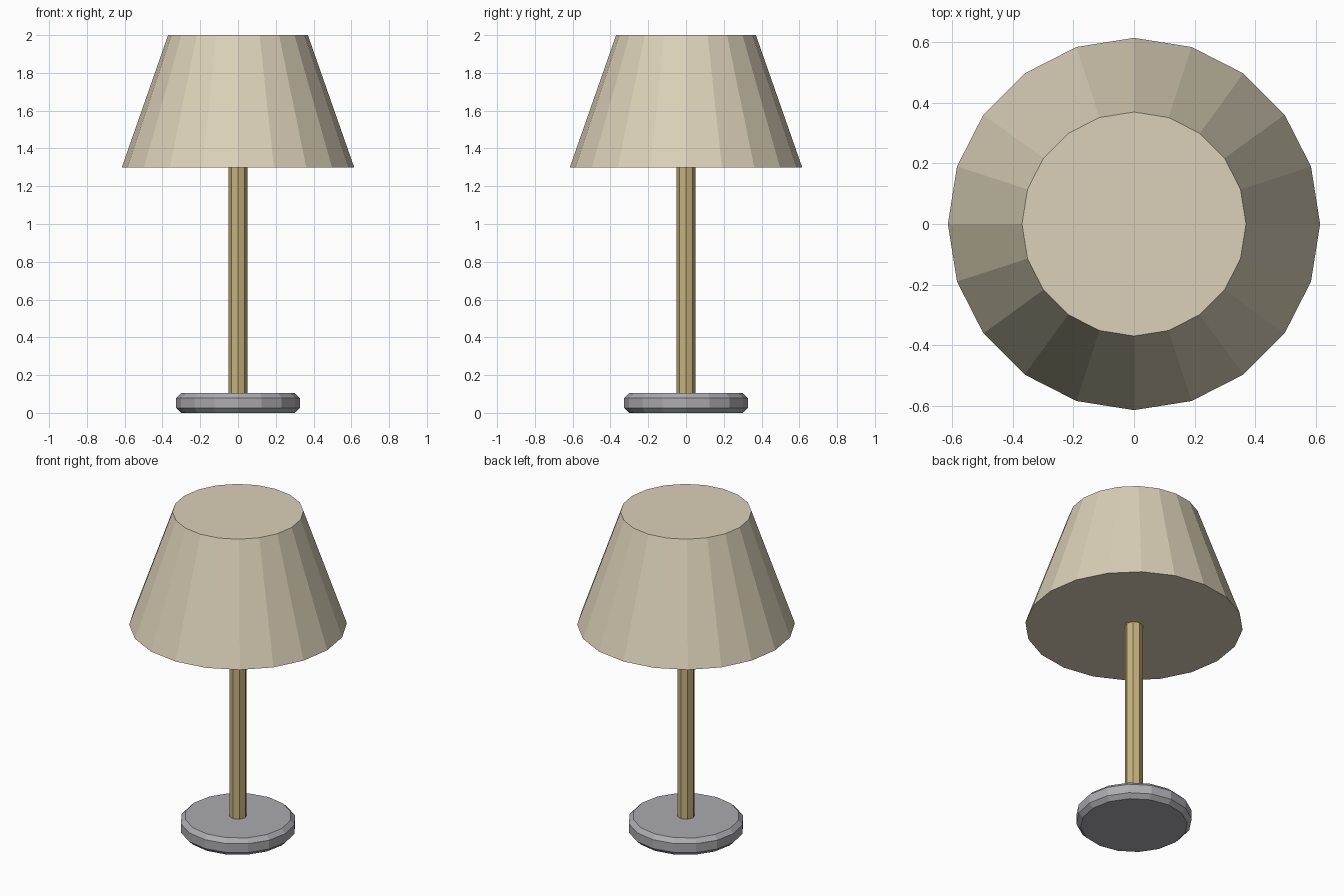
import bpy
import bmesh
from math import cos, sin, tau

cube = bpy.data.objects.get("Cube")
if cube:
    bpy.data.objects.remove(cube, do_unlink=True)


def make_material(name, rgb):
    mat = bpy.data.materials.new(name)
    mat.use_nodes = True
    mat.diffuse_color = (*rgb, 1)
    mat.node_tree.nodes["Principled BSDF"].inputs["Base Color"].default_value = (*rgb, 1)
    return mat


def lathe(name, profile, sides, mat):
    """Closed faceted solid from (radius, height) rings, bottom to top."""
    bm = bmesh.new()
    rings = [[bm.verts.new((r * cos(tau * i / sides), r * sin(tau * i / sides), z))
              for i in range(sides)] for r, z in profile]
    bm.faces.new(rings[0][::-1])
    bm.faces.new(rings[-1])
    for low, high in zip(rings, rings[1:]):
        for i in range(sides):
            j = (i + 1) % sides
            bm.faces.new((low[i], low[j], high[j], high[i]))
    mesh = bpy.data.meshes.new(name)
    bm.to_mesh(mesh)
    bm.free()
    mesh.materials.append(mat)
    obj = bpy.data.objects.new(name, mesh)
    bpy.context.collection.objects.link(obj)
    return obj


cream = make_material("cream fabric", (0.71, 0.64, 0.48))
brass = make_material("pale brass", (0.57, 0.45, 0.21))
grey = make_material("grey metal", (0.41, 0.41, 0.44))

# Round foot with chamfered rims
lathe("base", [(0.302, 0), (0.327, 0.025), (0.327, 0.08), (0.302, 0.105)], 16, grey)

# Slim upright
lathe("pole", [(0.05, 0.1), (0.05, 1.32)], 8, brass)

# Tapered closed shade
lathe("shade", [(0.615, 1.3), (0.37, 2.0)], 20, cream)
